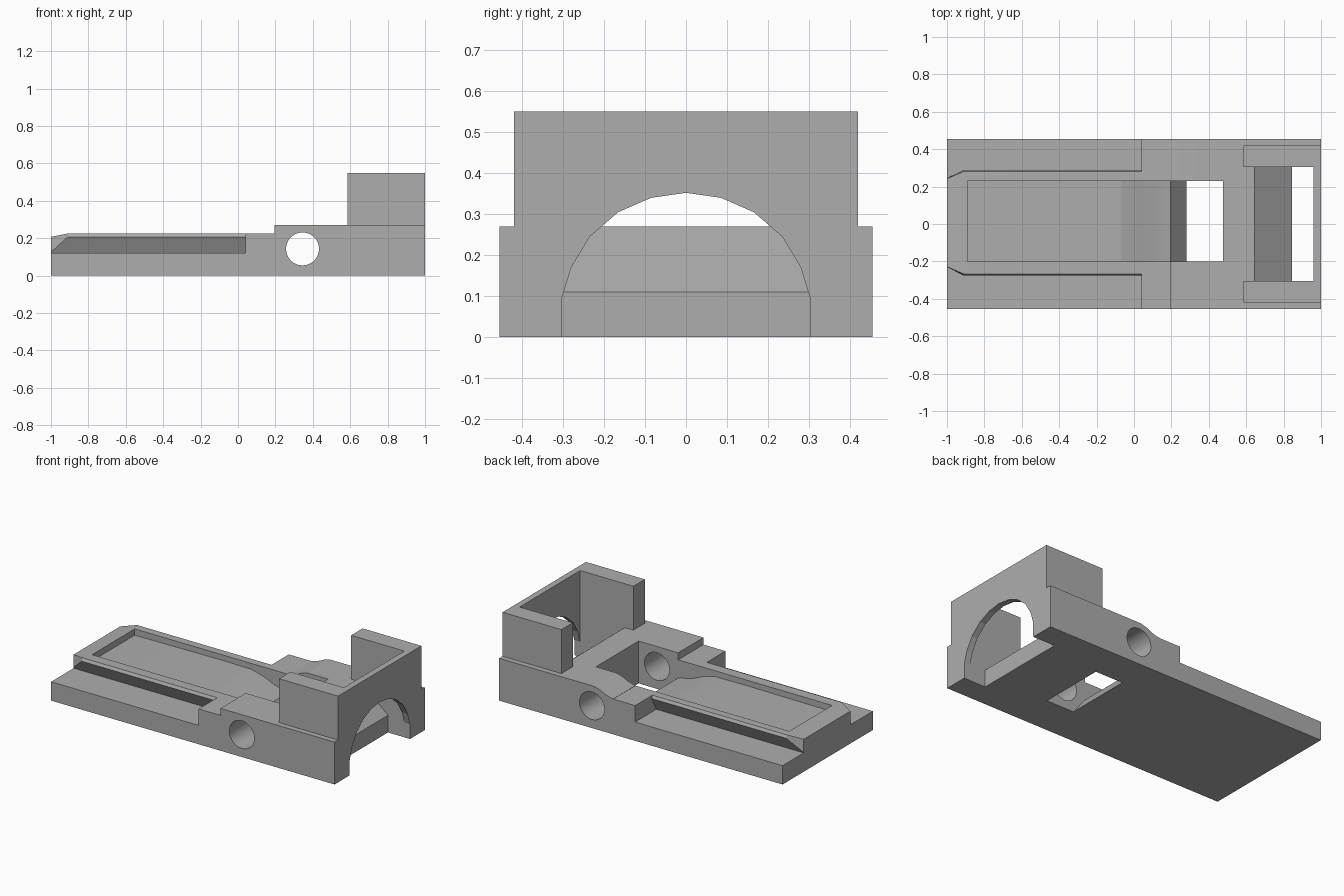
import bpy, bmesh, math

old = bpy.data.objects.get("Cube")
if old:
    bpy.data.objects.remove(old, do_unlink=True)

GREY = (0.42, 0.42, 0.42, 1)
grey = bpy.data.materials.new("plain grey")
grey.use_nodes = True
grey.diffuse_color = GREY
grey.node_tree.nodes["Principled BSDF"].inputs["Base Color"].default_value = GREY


def loft(name, rings):
    """Closed solid through matching rings of points."""
    bm = bmesh.new()
    loops = [[bm.verts.new(p) for p in ring] for ring in rings]
    n = len(loops[0])
    bm.faces.new(loops[0])
    bm.faces.new(loops[-1])
    for a, b in zip(loops, loops[1:]):
        for i in range(n):
            j = (i + 1) % n
            bm.faces.new((a[i], a[j], b[j], b[i]))
    bmesh.ops.recalc_face_normals(bm, faces=bm.faces)
    mesh = bpy.data.meshes.new(name)
    bm.to_mesh(mesh)
    bm.free()
    mesh.materials.append(grey)
    ob = bpy.data.objects.new(name, mesh)
    bpy.context.collection.objects.link(ob)
    return ob


def side_prism(name, profile, y0, y1):
    return loft(name, [[(x, y, z) for x, z in profile] for y in (y0, y1)])


def end_prism(name, profile, x0, x1):
    return loft(name, [[(x, y, z) for y, z in profile] for x in (x0, x1)])


def combine(target, tool, operation):
    mod = target.modifiers.new(operation.lower(), "BOOLEAN")
    mod.operation, mod.solver, mod.object = operation, "EXACT", tool
    bpy.context.view_layer.objects.active = target
    bpy.ops.object.modifier_apply(modifier=mod.name)
    bpy.data.objects.remove(tool, do_unlink=True)


# Stepped base plate and block
body = side_prism("body", [(-1, 0), (1, 0), (1, .27), (.195, .27), (.195, .225),
                           (.04, .225), (.04, .12), (-1, .12)], -.455, .455)

# Undercut rail with a tapered nose
def rail_ring(x, tip, tip_z, top, top_z):
    half = [(.235, .1), (.235, .12), (tip, tip_z), (top, top_z)]
    section = half + [(-y, z) for y, z in reversed(half)]
    return [(x, y + .007, z) for y, z in section]

rail = loft("rail", [rail_ring(-1, .237, .125, .235, .207),
                     rail_ring(-.91, .283, .207, .274, .225),
                     rail_ring(.1, .283, .207, .274, .225)])
combine(body, rail, "UNION")

# Raised housing
housing = side_prism("housing", [(.585, .2), (1, .2), (1, .55), (.585, .55)], -.42, .42)
combine(body, housing, "UNION")

# Housing interior with sloping floor, open towards the rail
slot = side_prism("slot", [(.5, .7), (.5, .27), (.645, .27), (.845, .11),
                           (.845, -.1), (.96, -.1), (.96, .7)], -.305, .305)
combine(body, slot, "DIFFERENCE")

# Arched opening in the end wall
arch_half = [(.305, -.1), (.303, .095), (.28, .17), (.235, .245), (.165, .305), (.085, .34)]
arch = end_prism("arch", arch_half + [(0, .352)] + [(-y, z) for y, z in reversed(arch_half)],
                 .9, 1.1)
combine(body, arch, "DIFFERENCE")

# Shallow tray running down into the through window
tray = side_prism("tray", [(-.89, .5), (-.89, .185), (-.3, .19), (-.07, .188), (.02, .165),
                           (.1, .13), (.195, .11), (.28, 0), (.28, -.1), (.475, -.1),
                           (.475, .5)], -.2, .23)
combine(body, tray, "DIFFERENCE")

# Eased shoulder on the back side
shoulder = side_prism("shoulder", [(.18, .4), (.18, .225), (.21, .228), (.25, .24),
                                   (.29, .259), (.33, .27), (.33, .4)], .1, .6)
combine(body, shoulder, "DIFFERENCE")

# Cross pin hole
circle = [(.345 + .088 * math.cos(math.tau * i / 48), .143 + .088 * math.sin(math.tau * i / 48))
          for i in range(48)]
combine(body, side_prism("pin_hole", circle, -.6, .6), "DIFFERENCE")

bpy.ops.object.select_all(action="DESELECT")
body.select_set(True)
bpy.context.view_layer.objects.active = body
bpy.ops.object.shade_smooth_by_angle(angle=math.radians(12))
